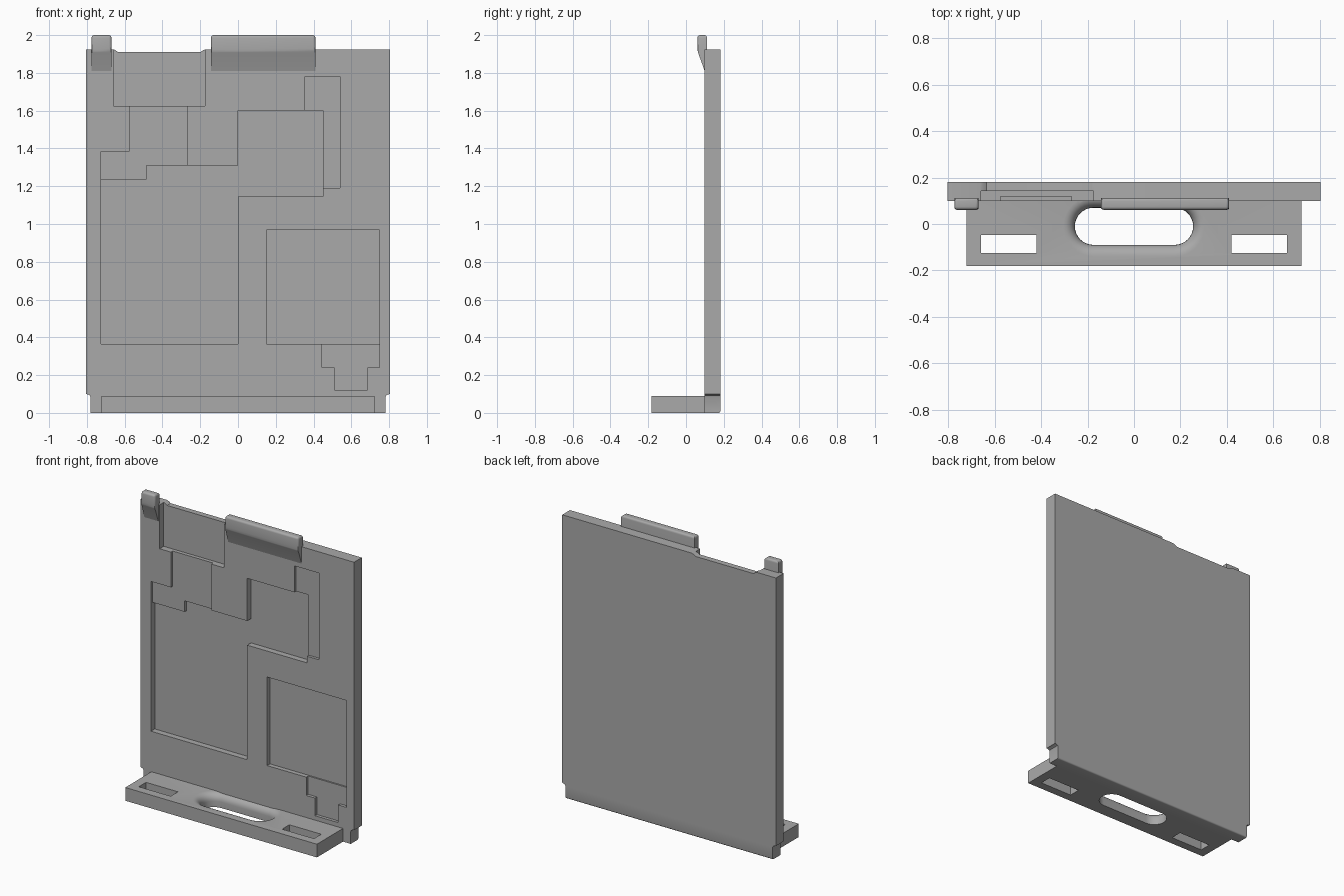
import bpy, bmesh, math

if "Cube" in bpy.data.objects:
    bpy.data.objects.remove(bpy.data.objects["Cube"])

grey = bpy.data.materials.new("plain grey")
grey.diffuse_color = (0.4, 0.4, 0.4, 1)
grey.use_nodes = True
grey.node_tree.nodes["Principled BSDF"].inputs["Base Color"].default_value = grey.diffuse_color

FRONT, BACK = 0.099, 0.182      # front and back of the upright panel


def loft(name, rings):
    """Closed solid from a stack of equally sized point rings."""
    bm = bmesh.new()
    loops = [[bm.verts.new(p) for p in ring] for ring in rings]
    for a, b in zip(loops, loops[1:]):
        n = len(a)
        for i in range(n):
            j = (i + 1) % n
            bm.faces.new((a[i], a[j], b[j], b[i]))
    bm.faces.new(loops[0])
    bm.faces.new(loops[-1])
    bmesh.ops.recalc_face_normals(bm, faces=bm.faces)
    mesh = bpy.data.meshes.new(name)
    bm.to_mesh(mesh)
    bm.free()
    mesh.materials.append(grey)
    ob = bpy.data.objects.new(name, mesh)
    bpy.context.collection.objects.link(ob)
    return ob


def prism_y(name, outline, y0, y1):
    return loft(name, [[(x, y, z) for x, z in outline] for y in (y0, y1)])


def rect(x0, x1, z0, z1):
    return [(x0, z0), (x1, z0), (x1, z1), (x0, z1)]


def box(name, x0, x1, y0, y1, z0, z1):
    return prism_y(name, rect(x0, x1, z0, z1), y0, y1)


def activate(ob):
    bpy.ops.object.select_all(action='DESELECT')
    bpy.context.view_layer.objects.active = ob
    ob.select_set(True)


def cut(ob, cutter):
    cutter.hide_render = True
    mod = ob.modifiers.new("cut", 'BOOLEAN')
    mod.operation, mod.solver, mod.object = 'DIFFERENCE', 'EXACT', cutter
    activate(ob)
    bpy.ops.object.modifier_apply(modifier=mod.name)
    bpy.data.objects.remove(cutter)


def bevel(ob, width, segments, rule):
    """Round the edges whose two end points both satisfy the rule."""
    bm = bmesh.new()
    bm.from_mesh(ob.data)
    edges = [e for e in bm.edges if all(rule(v.co) for v in e.verts)]
    bmesh.ops.bevel(bm, geom=edges, offset=width, segments=segments,
                    profile=0.5, affect='EDGES')
    bm.to_mesh(ob.data)
    bm.free()


def smooth(ob):
    activate(ob)
    bpy.ops.object.shade_smooth_by_angle(angle=math.radians(35))


# Upright panel with stepped lower corners and a shallow dip in its top edge
side = [(0.78, 0), (0.78, 0.083), (0.784, 0.092), (0.793, 0.097), (0.805, 0.1), (0.805, 1.925)]
dip = [(-0.17, 1.925), (-0.183, 1.921), (-0.2, 1.91), (-0.635, 1.91), (-0.65, 1.921), (-0.663, 1.925)]
panel = prism_y("panel", side + dip + [(-x, z) for x, z in reversed(side)], FRONT, BACK)
bevel(panel, 0.01, 3, lambda c: c.z < 0.001 and c.y > BACK - 0.001)

# Recessed pockets in the panel front: (outline, floor y)
big_pocket = [(-0.725, 0.365), (0, 0.365), (0, 1.145), (0.45, 1.145), (0.45, 1.6),
              (0, 1.6), (0, 1.31), (-0.485, 1.31), (-0.485, 1.235), (-0.725, 1.235)]
step_pocket = [(-0.725, 1.2), (-0.485, 1.2), (-0.485, 1.29), (-0.485, 1.31), (-0.27, 1.31),
               (-0.27, 1.65), (-0.575, 1.65), (-0.575, 1.385), (-0.725, 1.385)]
small_pocket = [(0.51, 0.12), (0.685, 0.12), (0.685, 0.24), (0.75, 0.24),
                (0.75, 0.4), (0.445, 0.4), (0.445, 0.24), (0.51, 0.24)]
pockets = [
    (rect(-0.66, -0.175, 1.625, 2.1), 0.143),
    (big_pocket, 0.14),
    (step_pocket, 0.118),
    (rect(0.355, 0.54, 1.19, 1.78), 0.118),
    (rect(0.15, 0.75, 0.365, 0.968), 0.13),
    (small_pocket, 0.12),
]
for outline, floor in pockets:
    cut(panel, prism_y("pocket_cutter", outline, 0.0, floor))
smooth(panel)

# Foot ledge
foot = box("foot", -0.722, 0.722, -0.182, FRONT, 0, 0.09)

# Two rectangular slots
for s in (-1, 1):
    xs = sorted((s * 0.42, s * 0.66))
    cut(foot, box("slot_cutter", *xs, -0.125, -0.047, -0.1, 0.2))


# Long central opening with a rounded upper lip
def stadium(r, z, half=0.175, cy=-0.01, n=16):
    pts = []
    for s in (1, -1):
        for i in range(n + 1):
            a = -math.pi / 2 + math.pi * i / n
            pts.append((s * (half + r * math.cos(a)), cy + s * r * math.sin(a), z))
    return pts


lip = [(0.13 - 0.05 * math.cos(a), 0.04 + 0.05 * math.sin(a))
       for a in (math.pi / 2 * i / 6 for i in range(7))]
cut(foot, loft("opening_cutter",
               [stadium(r, z) for r, z in [(0.08, -0.05)] + lip + [(0.13, 0.15)]]))
smooth(foot)

# Top hooks with a sloping underside that runs into the panel
hook_profile = [(0.112, 1.81), (0.099, 1.81), (0.061, 1.915), (0.061, 2.0), (0.112, 2.0)]
for name, x0, x1 in (("small_hook", -0.775, -0.67), ("wide_hook", -0.143, 0.41)):
    hook = loft(name, [[(x, y, z) for y, z in hook_profile] for x in (x0, x1)])
    bevel(hook, 0.014, 4, lambda c: c.z > 1.9)
    smooth(hook)
